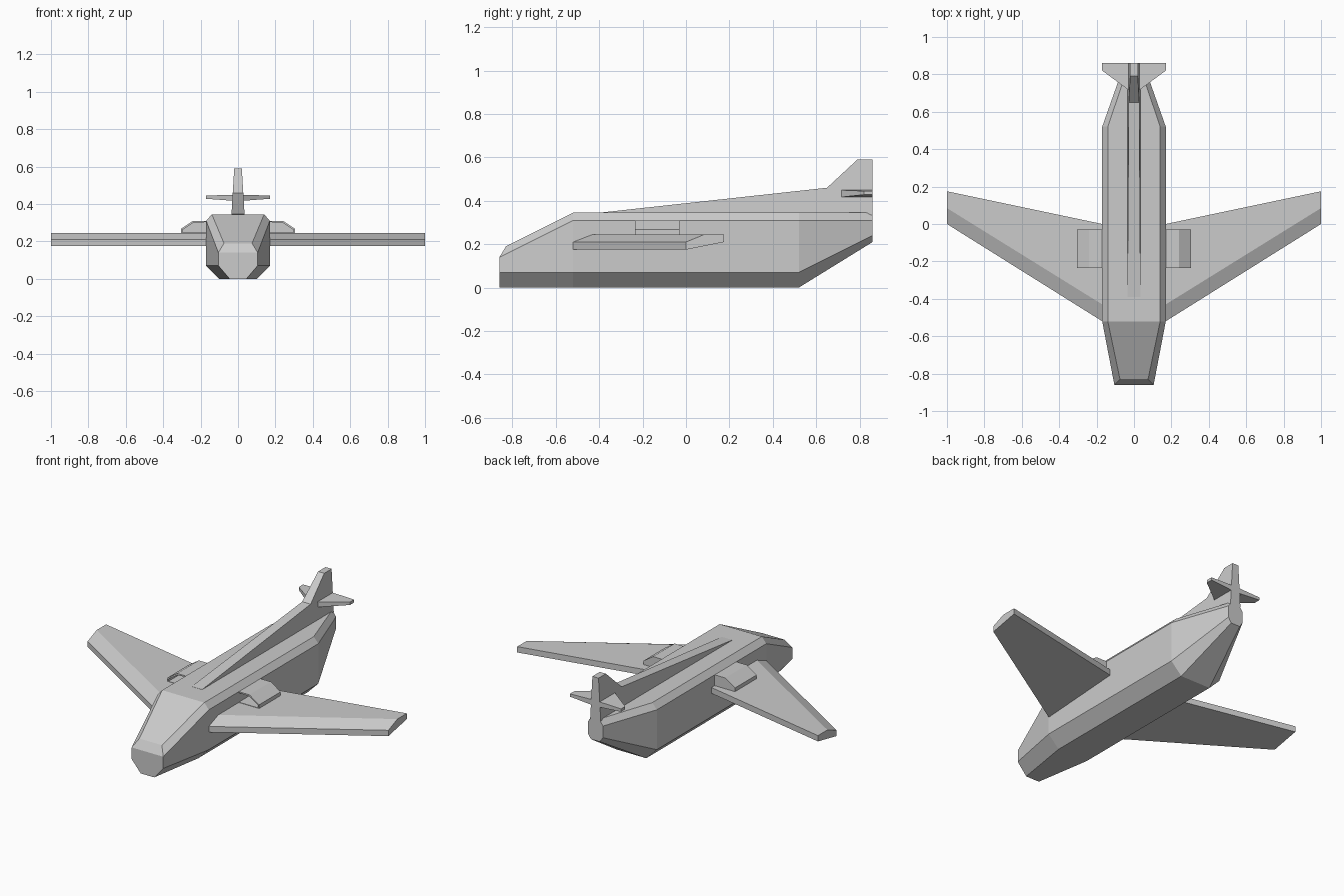
import bpy, bmesh
from mathutils import Vector

cube = bpy.data.objects.get("Cube")
if cube:
    bpy.data.objects.remove(cube, do_unlink=True)

# Single hull colour
grey = bpy.data.materials.new("light_grey")
grey.use_nodes = True
GREY = (0.6, 0.6, 0.6, 1)
grey.diffuse_color = GREY
grey.node_tree.nodes["Principled BSDF"].inputs["Base Color"].default_value = GREY


def loft(name, sections, mirror=False, split_front=False, recess=0):
    """Skin a list of matching closed cross-sections and cap both ends."""
    bm = bmesh.new()
    rings = [[bm.verts.new(p) for p in s] for s in sections]
    n = len(rings[0])
    for a, b in zip(rings, rings[1:]):
        for i in range(n):
            j = (i + 1) % n
            bm.faces.new((a[i], a[j], b[j], b[i]))
    first = rings[0]
    if split_front:
        bm.faces.new(first[2:6])
        front = bm.faces.new(first[:3] + first[5:])
    else:
        front = bm.faces.new(first)
    bm.faces.new(rings[-1])
    bmesh.ops.recalc_face_normals(bm, faces=bm.faces)
    if recess:
        bmesh.ops.inset_region(bm, faces=[front], thickness=0.01)
        walls = bmesh.ops.extrude_discrete_faces(bm, faces=[front])
        bmesh.ops.translate(bm, verts=walls["faces"][0].verts, vec=Vector((0, recess, 0)))
    mesh = bpy.data.meshes.new(name)
    bm.to_mesh(mesh)
    bm.free()
    mesh.materials.append(grey)
    obj = bpy.data.objects.new(name, mesh)
    bpy.context.collection.objects.link(obj)
    if mirror:
        obj.modifiers.new("Mirror", 'MIRROR')
    return obj


def both_sides(half):
    """Complete a half section, listed from bottom to top."""
    return half + [(-x, y, z) for x, y, z in reversed(half)]


def hull(y, low, side, high, top):
    return both_sides([(x, y, z) for x, z in (low, side, high, top)])


# Fuselage with chamfered edges, sloping nose and upswept tail
nose = both_sides([(0.045, -0.86, 0), (0.105, -0.86, 0.07),
                   (0.105, -0.86, 0.14), (0.075, -0.83, 0.19)])
body = ((0.10, 0), (0.17, 0.07), (0.17, 0.31), (0.14, 0.345))
tail = ((0.03, 0.21), (0.05, 0.24), (0.05, 0.31), (0.025, 0.345))
loft("fuselage", [nose, hull(-0.52, *body), hull(0.52, *body), hull(0.86, *tail)],
     split_front=True)


# Dorsal spine rising into the tail fin, narrower towards the top
def spine_section(y, z):
    w = 0.035 - (z - 0.345) * 0.06
    return [(-0.035, y, 0.335), (0.035, y, 0.335), (w, y, z), (-w, y, z)]


loft("spine_and_fin", [spine_section(y, z) for y, z in
                       ((-0.39, 0.346), (0.65, 0.46), (0.79, 0.59), (0.86, 0.59))])


# Swept wings with a bevelled leading edge
def wing_section(x, front, bevel, back):
    return [(x, front, 0.175), (x, front, 0.21), (x, bevel, 0.245),
            (x, back, 0.245), (x, back, 0.21)]


loft("wings", [wing_section(0.16, -0.526, -0.436, -0.002),
               wing_section(1.0, 0.0, 0.085, 0.175)], mirror=True)


# Tailplane, thinner towards the tips
def tailplane_section(x, front, low, high):
    return [(x, front, low), (x, front, high), (x, 0.86, high), (x, 0.86, low)]


loft("tailplane", [tailplane_section(0.0, 0.695, 0.415, 0.45),
                   tailplane_section(0.17, 0.82, 0.428, 0.445)], mirror=True)

# Hollow engine intakes at the wing roots
intake = ((0.16, 0.24), (0.305, 0.24), (0.305, 0.267), (0.24, 0.31), (0.16, 0.31))
loft("intakes", [[(x, y, z) for x, z in intake] for y in (-0.235, -0.03)],
     mirror=True, recess=0.15)
